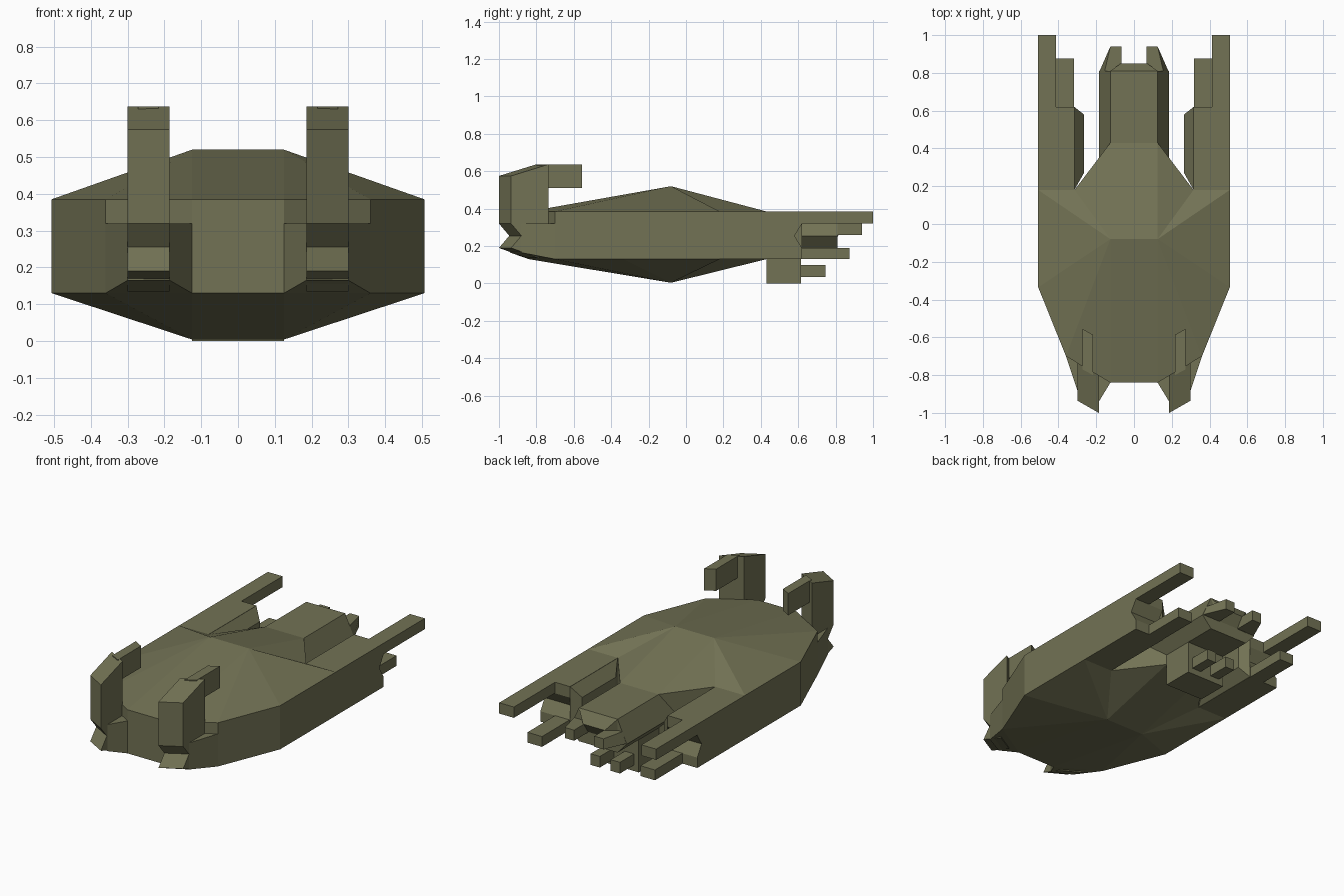
import bpy, bmesh

if "Cube" in bpy.data.objects:
    bpy.data.objects.remove(bpy.data.objects["Cube"])

olive = bpy.data.materials.new("olive_green")
olive.diffuse_color = (0.17, 0.17, 0.09, 1)
olive.use_nodes = True
olive.node_tree.nodes["Principled BSDF"].inputs["Base Color"].default_value = olive.diffuse_color


def finish(name, bm, mirror):
    bmesh.ops.recalc_face_normals(bm, faces=bm.faces[:])
    me = bpy.data.meshes.new(name)
    bm.to_mesh(me)
    bm.free()
    me.materials.append(olive)
    ob = bpy.data.objects.new(name, me)
    bpy.context.collection.objects.link(ob)
    if mirror:
        m = ob.modifiers.new("mirror", 'MIRROR')
        m.use_axis[0] = True
        m.use_mirror_merge = False
    return ob


def loft(name, ring_a, ring_b, mirror=True):
    """Solid between two rings of equal point count."""
    bm = bmesh.new()
    a = [bm.verts.new(p) for p in ring_a]
    b = [bm.verts.new(p) for p in ring_b]
    n = len(a)
    bm.faces.new(a)
    bm.faces.new(b)
    for i in range(n):
        j = (i + 1) % n
        bm.faces.new((a[i], a[j], b[j], b[i]))
    return finish(name, bm, mirror)


def box(name, x0, x1, y0, y1, z0, z1, mirror=True):
    base = [(x0, y0), (x1, y0), (x1, y1), (x0, y1)]
    return loft(name, [(x, y, z0) for x, y in base],
                [(x, y, z1) for x, y in base], mirror)


def side_prism(name, x0, x1, prof):
    return loft(name, [(x0, y, z) for y, z in prof], [(x1, y, z) for y, z in prof])


# Main hull: vertical rim with faceted roof and belly rising to a short ridge
half = [(.125, -.84), (.36, -.70), (.507, -.335), (.507, .18), (.315, .18), (.125, .43)]
outline = half + [(-x, y) for x, y in reversed(half)]
bm = bmesh.new()
n = len(outline)
rings = []
for z, peak in ((.13, .004), (.385, .52)):
    ring = [bm.verts.new((x, y, z)) for x, y in outline]
    right, left = (bm.verts.new((s * .125, -.08, peak)) for s in (1, -1))
    for i in range(n):
        j = (i + 1) % n
        if i == 5:
            bm.faces.new((ring[i], ring[j], left, right))
        elif i == n - 1:
            bm.faces.new((ring[i], ring[j], right, left))
        else:
            bm.faces.new((ring[i], ring[j], right if i < 5 else left))
    rings.append(ring)
for i in range(n):
    j = (i + 1) % n
    bm.faces.new((rings[0][i], rings[0][j], rings[1][j], rings[1][i]))
finish("hull", bm, False)

# Rear side pods with a notched end, inner bulge and trailing prongs
side_prism("side_pod", .315, .507, [(.18, .385), (.62, .385), (.62, .32), (.58, .255),
                                    (.62, .19), (.62, .13), (.18, .13)])
loft("pod_inner_bulge",
     [(.316, .18, .13), (.316, .62, .13), (.316, .62, .385), (.316, .18, .385)],
     [(.265, .27, .19), (.265, .58, .19), (.265, .58, .32), (.265, .27, .32)])
box("pod_upper_prong", .412, .507, .58, 1.0, .322, .385)
box("pod_lower_prong", .318, .412, .58, .875, .13, .19)

# Central engine block with flared flanks and a bevelled tail
section = [(-.125, .385), (.125, .385), (.185, .255), (.125, .19), (-.125, .19), (-.185, .255)]
loft("engine_block", [(x, .20, z) for x, z in section],
     [(x, .81, z) for x, z in section], False)
loft("engine_tail",
     [(-.125, .81, .385), (.125, .81, .385), (.125, .81, .25), (-.125, .81, .25)],
     [(-.07, .85, .32), (.07, .85, .32), (.07, .81, .26), (-.07, .81, .26)], False)
loft("engine_prong",
     [(.065, .78, .258), (.182, .81, .258), (.125, .94, .258), (.065, .94, .258)],
     [(.065, .78, .32), (.155, .81, .32), (.125, .94, .32), (.065, .94, .32)])

# Belly block and its small prongs
box("belly_block", -.125, .125, .43, .615, 0, .195, False)
box("belly_prong", .035, .095, .60, .745, .035, .1)

# Front horns: tapered foot with a notched mouth, column and backward arm
loft("horn_foot",
     [(.125, -.84, .13), (.36, -.70, .13), (.36, -.70, .32), (.125, -.84, .32)],
     [(.186, -.94, .165), (.30, -.88, .165), (.30, -.88, .32), (.186, -.94, .32)])
mouth = [(0, .32), (.055, .255), (0, .19), (.15, .135), (.15, .32)]
loft("horn_mouth", [(.186, -1 + d, z) for d, z in mouth],
     [(.30, -.935 + d, z) for d, z in mouth])
plan = [(.186, -1), (.30, -.935), (.30, -.735), (.186, -.80)]
loft("horn_column", [(x, y, .32) for x, y in plan],
     [(x, y, z) for (x, y), z in zip(plan, (.575, .575, .637, .637))])
loft("horn_arm",
     [(.216, -.80, .51), (.272, -.77, .51), (.272, -.77, .637), (.216, -.80, .637)],
     [(.216, -.587, .51), (.272, -.555, .51), (.272, -.555, .637), (.216, -.587, .637)])
